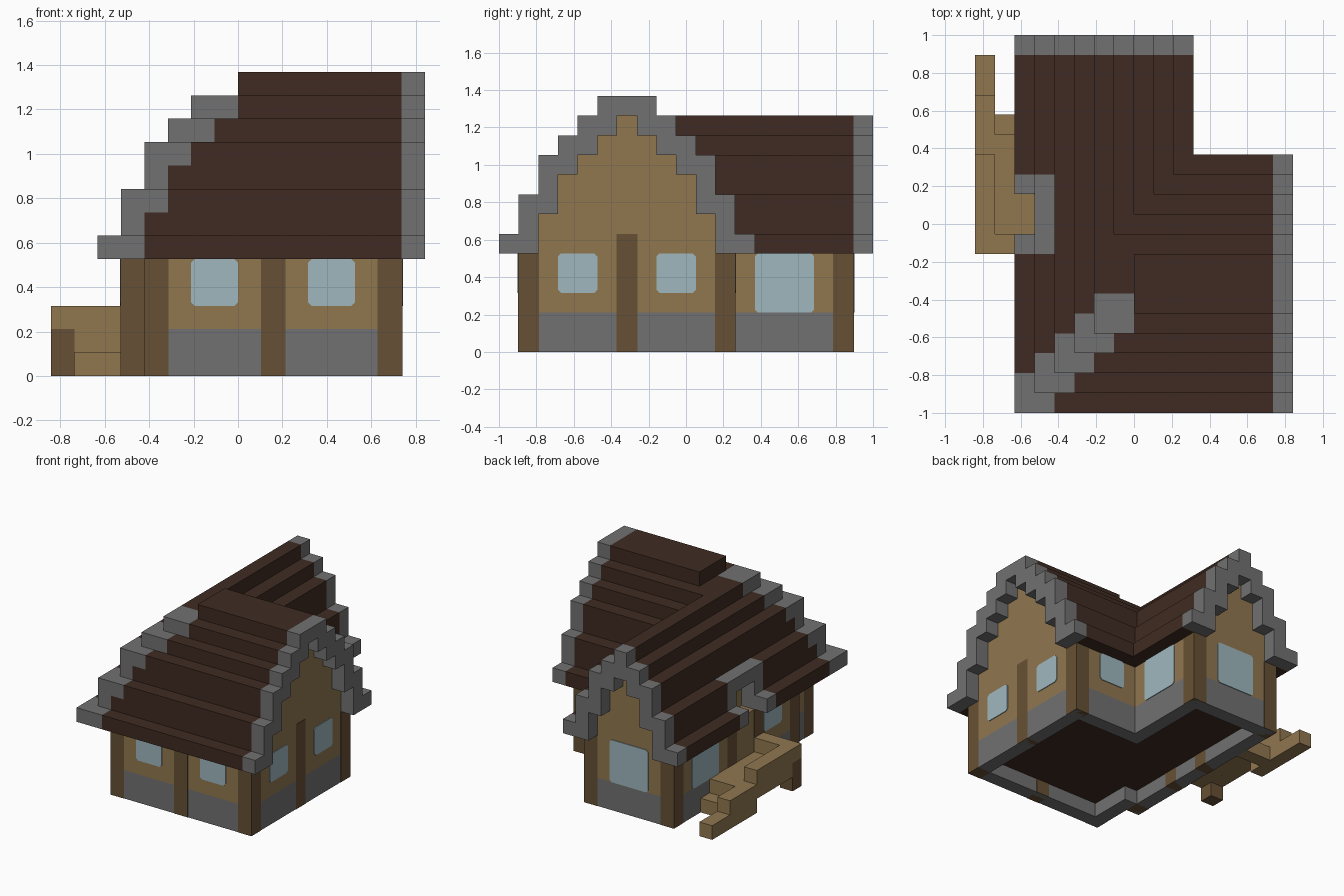
import bpy
import bmesh
from mathutils import Vector

cube = bpy.data.objects.get("Cube")
if cube:
    bpy.data.objects.remove(cube, do_unlink=True)

UNIT = 2 / 19                      # one building block
ORIGIN = Vector((8, 9.5, 0))       # grid centre, in blocks


def material(name, colour):
    mat = bpy.data.materials.new(name)
    mat.use_nodes = True
    mat.diffuse_color = (*colour, 1)
    mat.node_tree.nodes["Principled BSDF"].inputs["Base Color"].default_value = (*colour, 1)
    return mat


ROOF = material("dark roof brown", (.05, .024, .016))
STONE = material("stone grey", (.165, .165, .165))
PLASTER = material("tan plaster", (.28, .184, .078))
TIMBER = material("brown timber", (.134, .081, .035))
GLASS = material("pale blue glass", (.345, .475, .52))

parts = {}


def part(name, mat):
    return parts.setdefault(name, (bmesh.new(), mat))[0]


def box(name, mat, xs, ys, zs, grow=0.0):
    """Add a block spanning grid ranges to a named part."""
    if xs[1] <= xs[0] or ys[1] <= ys[0]:
        return
    bm = part(name, mat)
    verts = bmesh.ops.create_cube(bm, size=1)["verts"]
    for v in verts:
        for axis, (low, high) in enumerate((xs, ys, zs)):
            extra = grow if axis < 2 else 0
            v.co[axis] = high + extra if v.co[axis] > 0 else low - extra
        v.co = (v.co - ORIGIN) * UNIT


def wall(name, xs, ys):
    box(name + "_base", STONE, xs, ys, (0, 2))
    box(name + "_plaster", PLASTER, xs, ys, (2, 5))


def post(x, y, top=5):
    box("timber_posts", TIMBER, (x, x + 1), (y, y + 1), (0, top), .025)


def window(axis, plane, side, start, end, sill):
    """Thin pane with clipped corners on a wall plane."""
    bm = part("window_panes", GLASS)
    clip, thick = .15, .05 * side
    corners = ((start, sill, 1, 1), (end, sill, -1, 1), (end, 5, -1, -1), (start, 5, 1, -1))
    outline = []
    for a, z, da, dz in corners:
        pair = [(a, z + dz * clip), (a + da * clip, z)]
        outline += pair if da == dz else pair[::-1]

    def place(depth, a, z):
        p = Vector((depth, a, z)) if axis == "x" else Vector((a, depth, z))
        return bm.verts.new((p - ORIGIN) * UNIT)

    back = [place(plane, *p) for p in outline]
    front = [place(plane + thick, *p) for p in outline]
    bm.faces.new(front)
    bm.faces.new(back[::-1])
    for n in range(len(outline)):
        m = (n + 1) % len(outline)
        bm.faces.new((back[n], back[m], front[m], front[n]))


# Lower walls around the L-shaped plan
wall("front_wall", (4, 15), (1, 2))
wall("left_gable_wall", (14, 15), (1, 12))
wall("back_main_wall", (10, 15), (11, 12))
wall("wing_inner_wall", (9, 10), (11, 18))
wall("wing_gable_wall", (3, 10), (17, 18))
wall("entrance_wall", (3, 4), (4, 18))
wall("corner_wall", (4, 5), (1, 5))

# Timber posts at corners and bay divisions
for x, y in ((4, 1), (9, 1), (14, 1), (14, 11), (9, 17), (3, 17), (3, 4), (3, 8), (3, 11)):
    post(x, y)
post(14, 6, 6)

# Windows
for start in (6, 11):
    window("y", 1, -1, start, start + 2, 3)
for start in (3, 8):
    window("x", 15, 1, start, start + 2, 3)
window("y", 12, 1, 11, 13, 3)
window("y", 18, 1, 5, 8, 2)
window("x", 10, 1, 13, 16, 2)
window("x", 3, -1, 13, 16, 2)
window("x", 3, -1, 6, 8, 3)

# Recessed floor
box("floor", ROOF, (5, 14), (2, 11), (1, 2))
box("floor", ROOF, (4, 9), (4, 17), (1, 2))

# Stepped roof: outer and inner inset of every course from the eaves up
COURSES = ((0, 2), (1, 2), (1, 3), (2, 3), (2, 4), (3, 5), (4, 6))
RIDGE = 7                          # wing ridge, right edge
for row, (outer, inner) in enumerate(COURSES):
    z = (5 + row, 6 + row)
    south = (outer, inner)
    north = (13 - inner, 13 - outer)
    west = (2 + outer, min(2 + inner, RIDGE))
    east = (max(11 - inner, RIDGE), 11 - outer)

    # main roof slopes and gable trim
    box("main_roof", ROOF, (2 + inner, 15), south, z)
    box("main_roof", ROOF, (east[0], 15), north, z)
    for band in (south, north):
        box("main_gable_trim", STONE, (15, 16), band, z)

    # wing slopes and gable trim, leaving a gap for the entrance dormer
    if row < 3:
        box("wing_roof", ROOF, west, (inner, 8), z)
        box("wing_roof", ROOF, west, (12, 18), z)
    else:
        box("wing_roof", ROOF, west, (inner, 18), z)
    box("wing_roof", ROOF, east, (13 - inner, 18), z)
    for band in (west, east):
        box("wing_gable_trim", STONE, band, (18, 19), z)

    # stone hip at the front corner
    box("hip_trim", STONE, (2 + outer, 2 + inner), south, z)

    # plaster under the gables
    box("main_gable", PLASTER, (14, 15), (inner, 13 - inner), z)
    box("wing_gable", PLASTER, (2 + inner, 11 - inner), (17, 18), z)

# Main ridge
box("main_roof", ROOF, (7, 14), (6, 7), (11, 12))
box("ridge_cap", ROOF, (8, 15), (5, 8), (12, 13))
box("main_gable_trim", STONE, (15, 16), (5, 8), (12, 13))

# Entrance dormer
for y in (8, 11):
    box("dormer_trim", STONE, (2, 4), (y, y + 1), (5, 6))
    box("dormer_trim", STONE, (3, 4), (y, y + 1), (6, 7))
box("dormer_trim", STONE, (3, 5), (8, 12), (7, 8))
box("dormer_panel", PLASTER, (4, 5), (8, 12), (5, 7))

# Porch: platform, step, descending rail and leg
box("porch_platform", PLASTER, (1, 3), (9, 14), (1, 2))
box("porch_step", PLASTER, (1, 3), (14, 15), (0, 1))
box("porch_rail", PLASTER, (0, 3), (8, 9), (2, 3))
box("porch_rail", PLASTER, (1, 3), (8, 9), (1, 2))
box("porch_rail", PLASTER, (0, 1), (9, 13), (1, 3))
box("porch_rail", PLASTER, (0, 1), (13, 16), (0, 2))
box("porch_rail", PLASTER, (0, 1), (16, 18), (0, 1))
box("porch_leg", TIMBER, (0, 1), (8, 9), (0, 2))

# Turn each part into an object
for name, (bm, mat) in parts.items():
    bmesh.ops.recalc_face_normals(bm, faces=bm.faces)
    mesh = bpy.data.meshes.new(name)
    bm.to_mesh(mesh)
    bm.free()
    mesh.materials.append(mat)
    bpy.context.collection.objects.link(bpy.data.objects.new(name, mesh))
